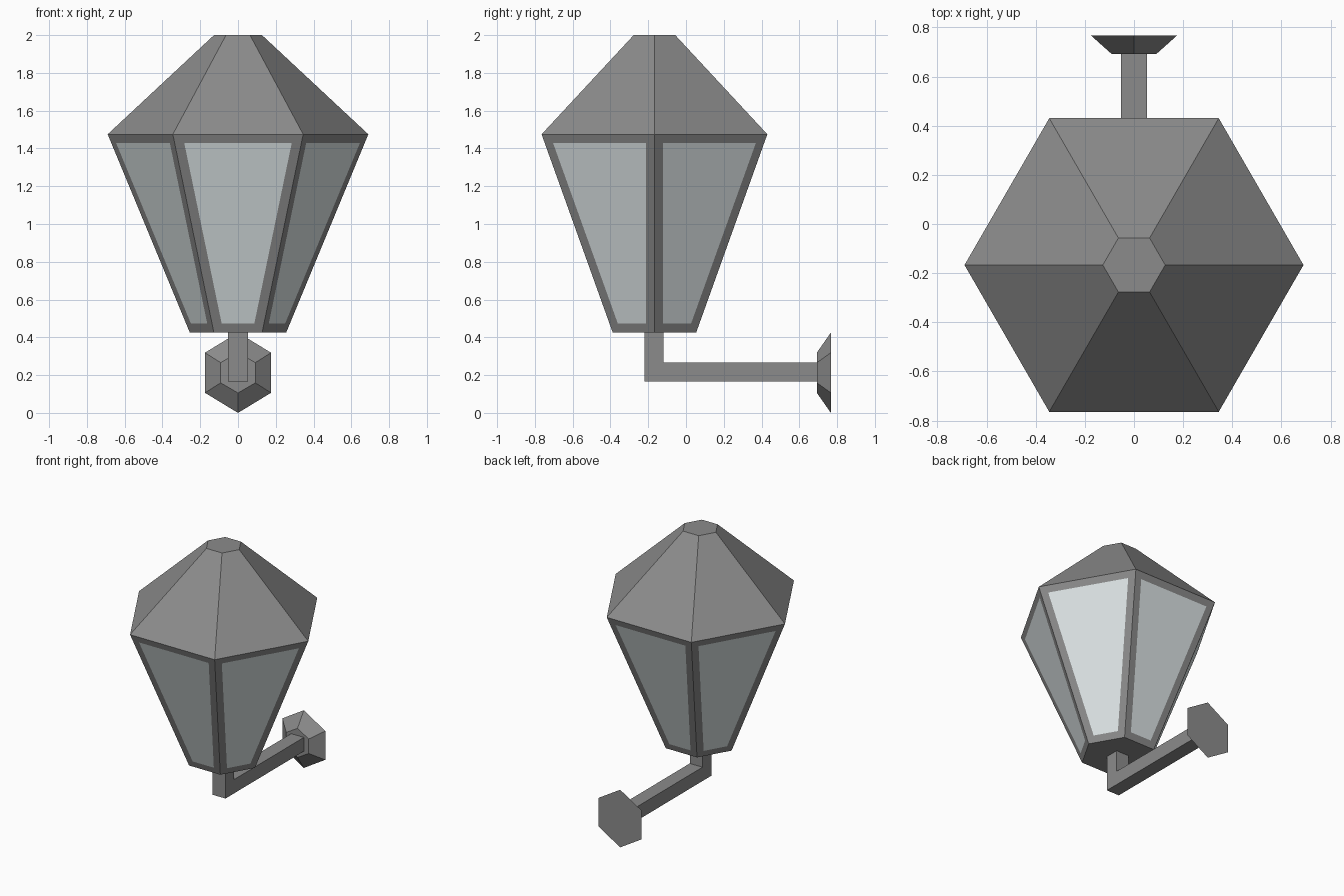
import bpy, bmesh
from math import sin, cos, pi
from mathutils import Vector

if "Cube" in bpy.data.objects:
    bpy.data.objects.remove(bpy.data.objects["Cube"])


def material(name, color):
    m = bpy.data.materials.new(name)
    m.diffuse_color = color
    m.use_nodes = True
    m.node_tree.nodes["Principled BSDF"].inputs["Base Color"].default_value = m.diffuse_color
    return m


METAL = material("dark_metal", (0.26, 0.26, 0.26, 1))
GLASS = material("pale_glass", (0.73, 0.79, 0.80, 1))


def finish(bm, name):
    bmesh.ops.recalc_face_normals(bm, faces=bm.faces[:])
    me = bpy.data.meshes.new(name)
    bm.to_mesh(me)
    bm.free()
    me.materials.append(METAL)
    me.materials.append(GLASS)
    ob = bpy.data.objects.new(name, me)
    bpy.context.collection.objects.link(ob)
    return ob


def loft(rings):
    """Closed skin over rings of equal point count; returns bmesh and side faces."""
    bm = bmesh.new()
    loops = [[bm.verts.new(p) for p in ring] for ring in rings]
    sides = []
    for a, b in zip(loops, loops[1:]):
        n = len(a)
        for i in range(n):
            j = (i + 1) % n
            sides.append(bm.faces.new((a[i], a[j], b[j], b[i])))
    bm.faces.new(loops[0][::-1])
    bm.faces.new(loops[-1])
    bm.normal_update()
    return bm, sides


CY = -0.167  # lantern axis


def flat_hex(r, z):
    return [(r * cos(k * pi / 3), CY + r * sin(k * pi / 3), z) for k in range(6)]


# Lantern: tapered glazed body and hexagonal roof
bm, sides = loft([flat_hex(0.255, 0.425), flat_hex(0.69, 1.475), flat_hex(0.127, 2.0)])
panes = sides[:6]
bmesh.ops.inset_individual(bm, faces=panes, thickness=0.05, use_even_offset=True)
for f in panes:
    f.material_index = 1
finish(bm, "lantern")

# L-shaped square arm, profile in the y-z plane
profile = [(-0.22, 0.165), (0.70, 0.165), (0.70, 0.267), (-0.118, 0.267),
           (-0.118, 0.425), (-0.22, 0.425)]
bm, _ = loft([[(x, y, z) for y, z in profile] for x in (-0.052, 0.052)])
finish(bm, "arm")


# Hexagonal wall plate, bevelled towards the front
def upright_hex(rx, rz, y):
    return [(rx * sin(k * pi / 3), y, 0.2125 + rz * cos(k * pi / 3)) for k in range(6)]


bm, _ = loft([upright_hex(0.106, 0.107, 0.693), upright_hex(0.202, 0.2125, 0.767)])
finish(bm, "wall_plate")
